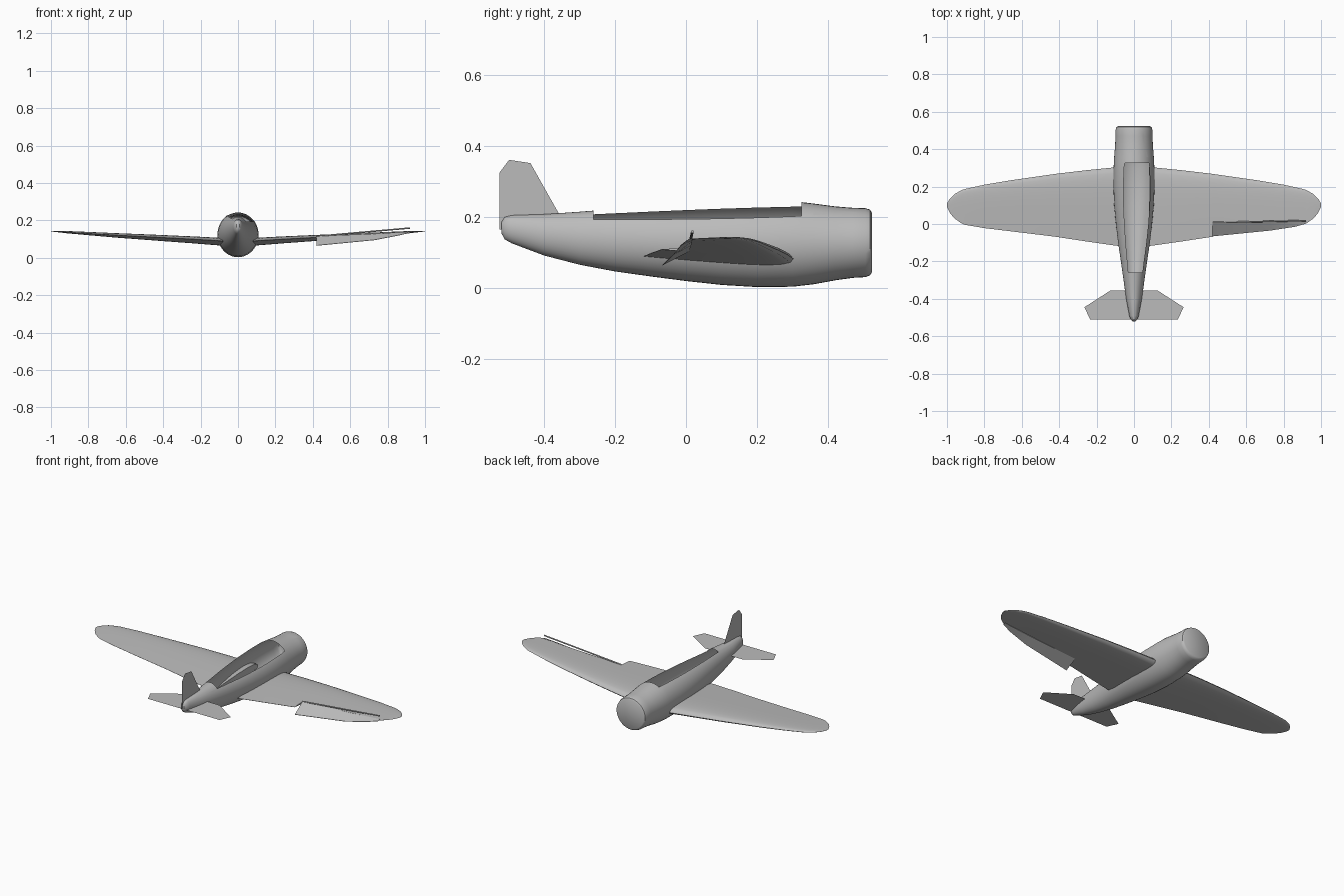
import bpy, bmesh, math
from mathutils import Vector

old = bpy.data.objects.get("Cube")
if old:
    bpy.data.objects.remove(old, do_unlink=True)

gray = bpy.data.materials.new("plain_gray")
gray.use_nodes = True
gray.diffuse_color = (0.5, 0.5, 0.5, 1)
gray.node_tree.nodes["Principled BSDF"].inputs["Base Color"].default_value = (0.5, 0.5, 0.5, 1)


def finish(bm, name, smooth=True):
    mesh = bpy.data.meshes.new(name)
    bm.to_mesh(mesh)
    bm.free()
    mesh.materials.append(gray)
    obj = bpy.data.objects.new(name, mesh)
    bpy.context.collection.objects.link(obj)
    if smooth:
        bpy.ops.object.select_all(action='DESELECT')
        obj.select_set(True)
        bpy.context.view_layer.objects.active = obj
        bpy.ops.object.shade_smooth_by_angle(angle=math.radians(40))
    return obj


def loft(rings, cap_start=True, cap_end=True):
    bm = bmesh.new()
    loops = [[bm.verts.new(p) for p in ring] for ring in rings]
    n = len(loops[0])
    for a, b in zip(loops, loops[1:]):
        for i in range(n):
            j = (i + 1) % n
            bm.faces.new((a[i], a[j], b[j], b[i]))
    if cap_start:
        bm.faces.new(loops[0][::-1])
    if cap_end:
        bm.faces.new(loops[-1])
    bmesh.ops.remove_doubles(bm, verts=bm.verts, dist=0.0002)
    bmesh.ops.recalc_face_normals(bm, faces=bm.faces)
    return bm


def sheet(name, points):
    bm = bmesh.new()
    bm.faces.new([bm.verts.new(p) for p in points])
    return finish(bm, name, False)


def lerp_table(table, x):
    for a, b in zip(table, table[1:]):
        if x <= b[0]:
            t = max(0, (x - a[0]) / (b[0] - a[0]))
            return [p + (q - p) * t for p, q in zip(a[1:], b[1:])]
    return table[-1][1:]


# Fuselage: y, half width, bottom, top
HULL = [
    (-0.52, 0.009, 0.155, 0.185), (-0.51, 0.019, 0.137, 0.2),
    (-0.49, 0.025, 0.126, 0.205), (-0.4, 0.042, 0.092, 0.208),
    (-0.3, 0.056, 0.066, 0.215), (-0.2, 0.07, 0.047, 0.223),
    (-0.1, 0.085, 0.033, 0.23), (0, 0.097, 0.02, 0.236),
    (0.1, 0.106, 0.009, 0.241), (0.2, 0.11, 0.003, 0.244),
    (0.3, 0.109, 0.004, 0.245), (0.36, 0.106, 0.011, 0.238),
    (0.42, 0.101, 0.022, 0.23), (0.47, 0.099, 0.029, 0.226),
    (0.505, 0.098, 0.031, 0.225), (0.518, 0.094, 0.036, 0.221),
    (0.523, 0.086, 0.044, 0.213)]
SEG = 40
rings = []
for y, w, lo, hi in HULL:
    mid, h = (lo + hi) / 2, (hi - lo) / 2
    angles = [math.tau * i / SEG for i in range(SEG)]
    rings.append([(w * math.cos(a), y, mid + h * math.sin(a)) for a in angles])
bm = loft(rings)

# Cockpit opening, tilted toward the left side
front, back = 0.325, -0.26
rim_point, rim_normal = Vector((0, 0, 0.2095)), Vector((0.2, -0.03, 1)).normalized()
for co, no in (((0, front, 0), (0, 1, 0)), ((0, back, 0), (0, 1, 0)), (rim_point, rim_normal)):
    geom = bm.verts[:] + bm.edges[:] + bm.faces[:]
    bmesh.ops.bisect_plane(bm, geom=geom, plane_co=co, plane_no=no, dist=0.0001)
hole = []
for f in bm.faces:
    c = f.calc_center_median()
    if back < c.y < front and (c - rim_point).dot(rim_normal) > 0:
        hole.append(f)
bmesh.ops.delete(bm, geom=hole, context='FACES')
finish(bm, "fuselage")

# Wing: span, leading edge y, trailing edge y, chord height, half thickness
WING = [
    (0.08, 0.305, -0.118, 0.09, 0.026), (0.25, 0.288, -0.094, 0.1, 0.023),
    (0.42, 0.268, -0.068, 0.109, 0.02), (0.65, 0.235, -0.04, 0.121, 0.015),
    (0.8, 0.21, -0.022, 0.13, 0.011), (0.9, 0.188, -0.005, 0.136, 0.008),
    (0.92, 0.182, 0.002, 0.137, 0.007), (0.96, 0.16, 0.03, 0.14, 0.005),
    (0.985, 0.135, 0.06, 0.141, 0.003), (1, 0.11, 0.09, 0.142, 0.001)]
CUT_IN, CUT_OUT = 0.42, 0.92
STEPS = 10


def hinge_y(x):
    return 0.008 + 0.02 * (x - CUT_IN)


def thickness(t):
    return 2.6 * (math.sqrt(t) - t) * (1.45 - 0.4 * t) + 0.03 * t


def wing_ring(x, side, cut):
    le, te, z, half = lerp_table(WING, x)
    upper, lower = [], []
    for i in range(STEPS + 1):
        t = (i / STEPS) ** 1.6
        y = le + (te - le) * t
        if cut:
            y = max(y, hinge_y(x))
            t = (le - y) / (le - te)
        d = half * thickness(t)
        base = z - 0.01 * (1 - x) * (1 - t)
        upper.append((side * x, y, base + d))
        lower.append((side * x, y, base - 0.8 * d))
    return upper + lower[:0:-1]


for side, name in ((1, "left_wing"), (-1, "right_wing")):
    rings = []
    for row in WING:
        x = row[0]
        at_cut = side > 0 and CUT_IN <= x <= CUT_OUT
        if at_cut and x == CUT_IN:
            rings.append(wing_ring(x - 0.001, side, False))
        rings.append(wing_ring(x, side, at_cut))
        if at_cut and x == CUT_OUT:
            rings.append(wing_ring(x + 0.001, side, False))
    finish(loft(rings), name)

# Drooped aileron on the left wing: span, trailing y, hinge z, trailing z
rings = []
for x, ty, hz, tz in ((0.42, -0.066, 0.112, 0.065), (0.73, -0.035, 0.125, 0.095),
                      (0.86, -0.015, 0.134, 0.12), (0.92, 0.002, 0.138, 0.134)):
    y = hinge_y(x)
    r = 0.006 * (1.2 - x)
    rings.append([(x, y, hz + r), (x, ty, tz + 0.001), (x, ty, tz - 0.001), (x, y, hz - 2 * r)])
finish(loft(rings), "left_aileron")

# Hinge rod rising above the wing
rings = []
for x, z in ((CUT_IN, 0.115), (CUT_OUT, 0.159)):
    y = hinge_y(x)
    rings.append([(x, y + 0.004 * math.cos(a), z + 0.004 * math.sin(a))
                  for a in [math.tau * i / 8 for i in range(8)]])
finish(loft(rings), "hinge_rod")

# Flat tail surfaces
half_tail = [(0.125, -0.355), (0.265, -0.445), (0.235, -0.51)]
outline = half_tail + [(-x, y) for x, y in reversed(half_tail)]
sheet("tailplane", [(x, y, 0.153) for x, y in outline])
fin = [(-0.525, 0.165), (-0.525, 0.325), (-0.498, 0.361),
       (-0.438, 0.352), (-0.358, 0.21), (-0.38, 0.165)]
sheet("tail_fin", [(0, y, z) for y, z in fin])
